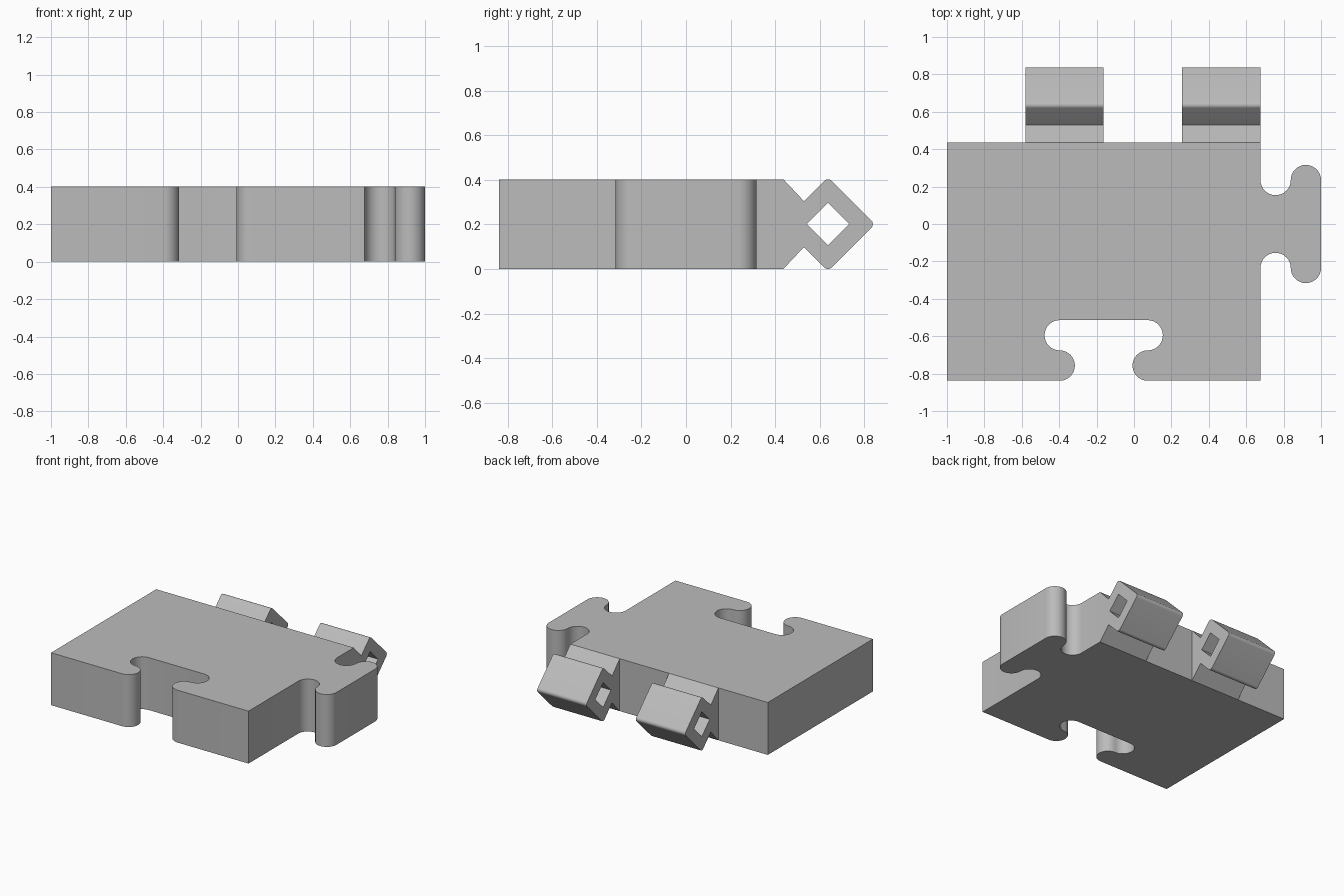
import bpy, bmesh
from math import cos, sin, radians, sqrt
from mathutils import Matrix

cube = bpy.data.objects.get("Cube")
if cube:
    bpy.data.objects.remove(cube, do_unlink=True)

grey = bpy.data.materials.new("plain grey")
grey.use_nodes = True
colour = (0.5, 0.5, 0.5, 1)
grey.diffuse_color = colour
grey.node_tree.nodes["Principled BSDF"].inputs["Base Color"].default_value = colour


def arc(cx, cy, r, start, end, steps=16):
    """Points on a circle from one angle to another, in degrees."""
    angles = [radians(start + (end - start) * i / steps) for i in range(steps + 1)]
    return [(cx + r * cos(a), cy + r * sin(a)) for a in angles]


def prism(name, loops, depth, matrix=Matrix()):
    """Fill the outline (first loop) less its holes, and extrude it."""
    bm = bmesh.new()
    edges = []
    for loop in loops:
        verts = [bm.verts.new((a, b, 0)) for a, b in loop]
        edges += [bm.edges.new((v, verts[i - 1])) for i, v in enumerate(verts)]
    bmesh.ops.triangle_fill(bm, use_beauty=True, use_dissolve=False, edges=edges)
    extruded = bmesh.ops.extrude_face_region(bm, geom=bm.faces[:], use_keep_orig=True)
    top = [g for g in extruded["geom"] if isinstance(g, bmesh.types.BMVert)]
    bmesh.ops.translate(bm, verts=top, vec=(0, 0, depth))
    bmesh.ops.recalc_face_normals(bm, faces=bm.faces[:])
    bm.transform(matrix)
    mesh = bpy.data.meshes.new(name)
    bm.to_mesh(mesh)
    bm.free()
    mesh.materials.append(grey)
    obj = bpy.data.objects.new(name, mesh)
    bpy.context.collection.objects.link(obj)
    bpy.ops.object.select_all(action="DESELECT")
    obj.select_set(True)
    bpy.context.view_layer.objects.active = obj
    bpy.ops.object.shade_smooth_by_angle(angle=radians(30))
    return obj


# Plate with a socket in the front edge and a tab on the side
LEFT, RIGHT, FRONT, BACK, HEIGHT = -1, 0.676, -0.838, 0.437, 0.402
R = 0.081
HALF = 0.235                 # half distance between the arc centres
MID = (LEFT + RIGHT) / 2     # middle of the socket

socket_left = (arc(MID - HALF, FRONT + R, R, -90, 90)
               + arc(MID - HALF, FRONT + 3 * R, R, 270, 90)[1:])
socket_right = [(2 * MID - x, y) for x, y in reversed(socket_left)]
tab_back = (arc(RIGHT + 3 * R, HALF, R, 0, 180)
            + arc(RIGHT + R, HALF, R, 0, -180)[1:])
tab_front = [(x, -y) for x, y in reversed(tab_back)]
outline = ([(LEFT, FRONT)] + socket_left + socket_right + [(RIGHT, FRONT)]
           + tab_front + tab_back + [(RIGHT, BACK), (LEFT, BACK)])
prism("puzzle_plate", [outline], HEIGHT)

# Hooks: a neck and a hollow diamond with rounded corners, in the y-z plane
CY, CZ = 0.637, HEIGHT / 2
D, ROUND, HOLE = 0.211, 0.024, 0.095
off = D - ROUND * sqrt(2)
notch = 0.103
profile = ([(BACK, 0), (CY - D + notch, CZ - notch)]
           + arc(CY, CZ - off, ROUND, 225, 315, 8)
           + arc(CY + off, CZ, ROUND, -45, 45, 8)
           + arc(CY, CZ + off, ROUND, 45, 135, 8)
           + [(CY - D + notch, CZ + notch), (BACK, HEIGHT)])
hole = arc(CY, CZ, HOLE, 0, 270, 3)
width = (RIGHT - LEFT) / 4
axes = Matrix(((0, 0, 1, 0), (1, 0, 0, 0), (0, 1, 0, 0), (0, 0, 0, 1)))
for name, slot in (("right_hook", 1), ("left_hook", 3)):
    prism(name, [profile, hole], width,
          Matrix.Translation((LEFT + slot * width, 0, 0)) @ axes)
